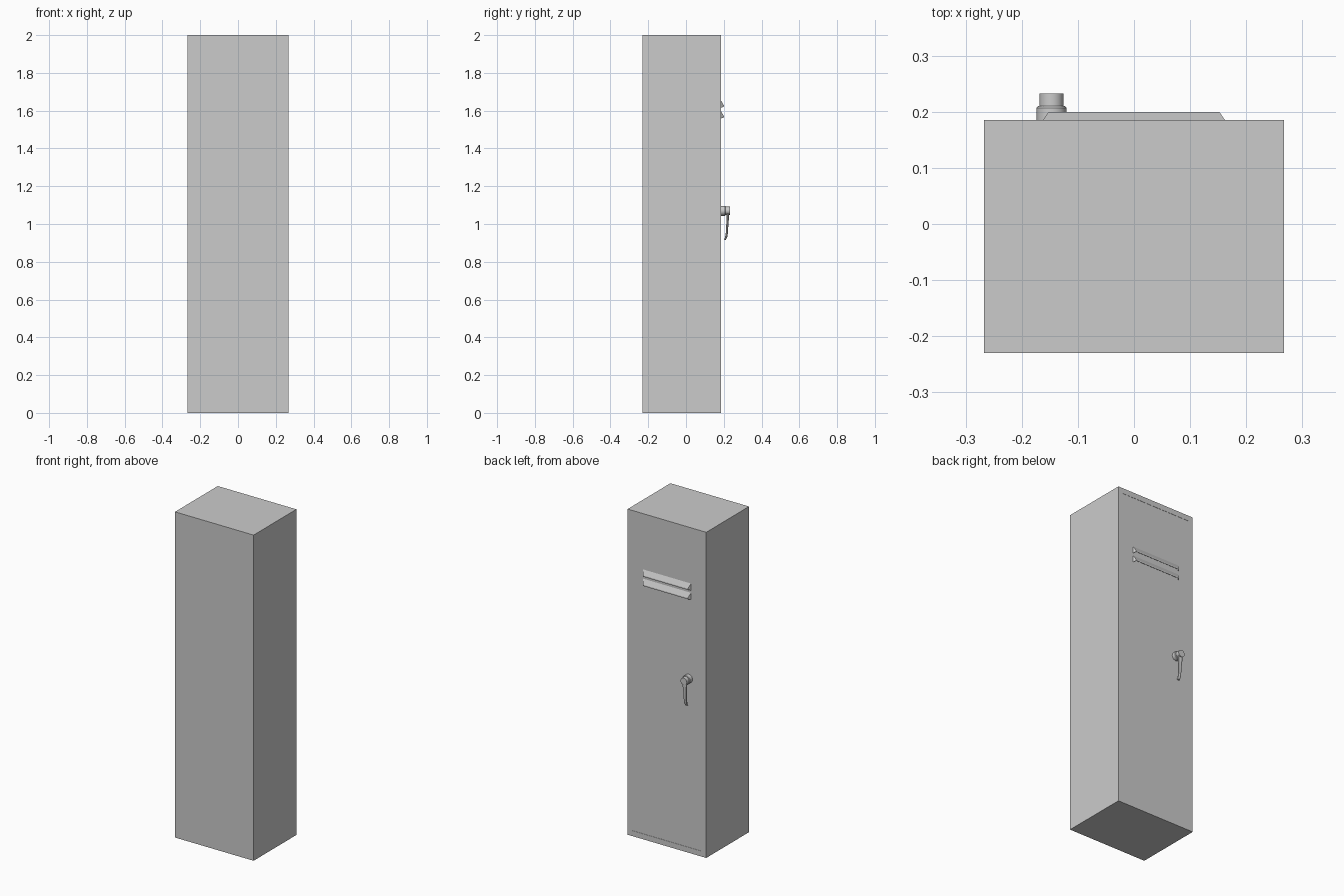
import bpy, bmesh
from math import radians

if "Cube" in bpy.data.objects:
    bpy.data.objects.remove(bpy.data.objects["Cube"])

FACE = 0.185   # y of the door side


def make(name, verts, faces, smooth=False):
    me = bpy.data.meshes.new(name)
    me.from_pydata(verts, [], faces)
    bm = bmesh.new()
    bm.from_mesh(me)
    bmesh.ops.recalc_face_normals(bm, faces=bm.faces)
    bm.to_mesh(me)
    bm.free()
    ob = bpy.data.objects.new(name, me)
    bpy.context.collection.objects.link(ob)
    if smooth:
        bpy.ops.object.select_all(action='DESELECT')
        bpy.context.view_layer.objects.active = ob
        ob.select_set(True)
        bpy.ops.object.shade_smooth_by_angle(angle=radians(35))
    return ob


def loft(name, rings, smooth=False):
    """Skin a list of equal-sized rings and cap both ends."""
    n = len(rings[0])
    verts = [p for r in rings for p in r]
    faces = [(k * n + i, k * n + (i + 1) % n, (k + 1) * n + (i + 1) % n, (k + 1) * n + i)
             for k in range(len(rings) - 1) for i in range(n)]
    faces += [tuple(range(n)), tuple(range(len(verts) - n, len(verts)))]
    return make(name, verts, faces, smooth)


# Cabinet body, with the door panel very slightly recessed
def rect(z):
    return [(-0.267, -0.23, z), (0.267, -0.23, z), (0.267, FACE, z), (-0.267, FACE, z)]


body = loft("cabinet_body", [rect(0), rect(2)])
bm = bmesh.new()
bm.from_mesh(body.data)
door = [f for f in bm.faces if f.normal.y > 0.9]
bmesh.ops.inset_region(bm, faces=door, thickness=0.047, depth=0)
bmesh.ops.inset_region(bm, faces=door, thickness=0.0005, depth=-0.001)
bm.to_mesh(body.data)
bm.free()

# Two louvre hoods, open underneath
for name, top in (("upper_louvre", 1.657), ("lower_louvre", 1.6)):
    v = []
    for s in (-1, 1):
        v += [(s * 0.163, FACE - 0.001, top), (s * 0.152, 0.2, top - 0.028),
              (s * 0.152, 0.2, top - 0.036), (s * 0.163, FACE - 0.001, top - 0.042)]
    hood = make(name, v, [(0, 1, 5, 4), (1, 2, 6, 5), (0, 1, 2, 3), (4, 5, 6, 7)])
    mod = hood.modifiers.new("thickness", 'SOLIDIFY')
    mod.thickness = 0.0015

# Handle boss: stepped round profile turned about the y axis
from math import cos, sin, pi
HX, HZ, SIDES = -0.147, 1.07, 20
profile = [(0.0265, FACE - 0.002), (0.0265, 0.207), (0.024, 0.21),
           (0.0215, 0.21), (0.0215, 0.233)]
loft("handle_boss", [[(HX + r * cos(2 * pi * i / SIDES), y, HZ + r * sin(2 * pi * i / SIDES))
                      for i in range(SIDES)] for r, y in profile], True)

# Lever hanging down, tapered, with its tip curling towards the door
path = [(1.075, 0.221, 0.016, 0.009), (1.045, 0.221, 0.016, 0.008), (1.0, 0.219, 0.012, 0.006),
        (0.95, 0.216, 0.010, 0.006), (0.928, 0.212, 0.010, 0.006), (0.914, 0.205, 0.009, 0.004)]
rings = []
for z, y, w, d in path:
    rings.append([(HX + w * cos(2 * pi * i / 10), y + d * sin(2 * pi * i / 10), z)
                  for i in range(10)])
loft("handle_lever", rings, True)
